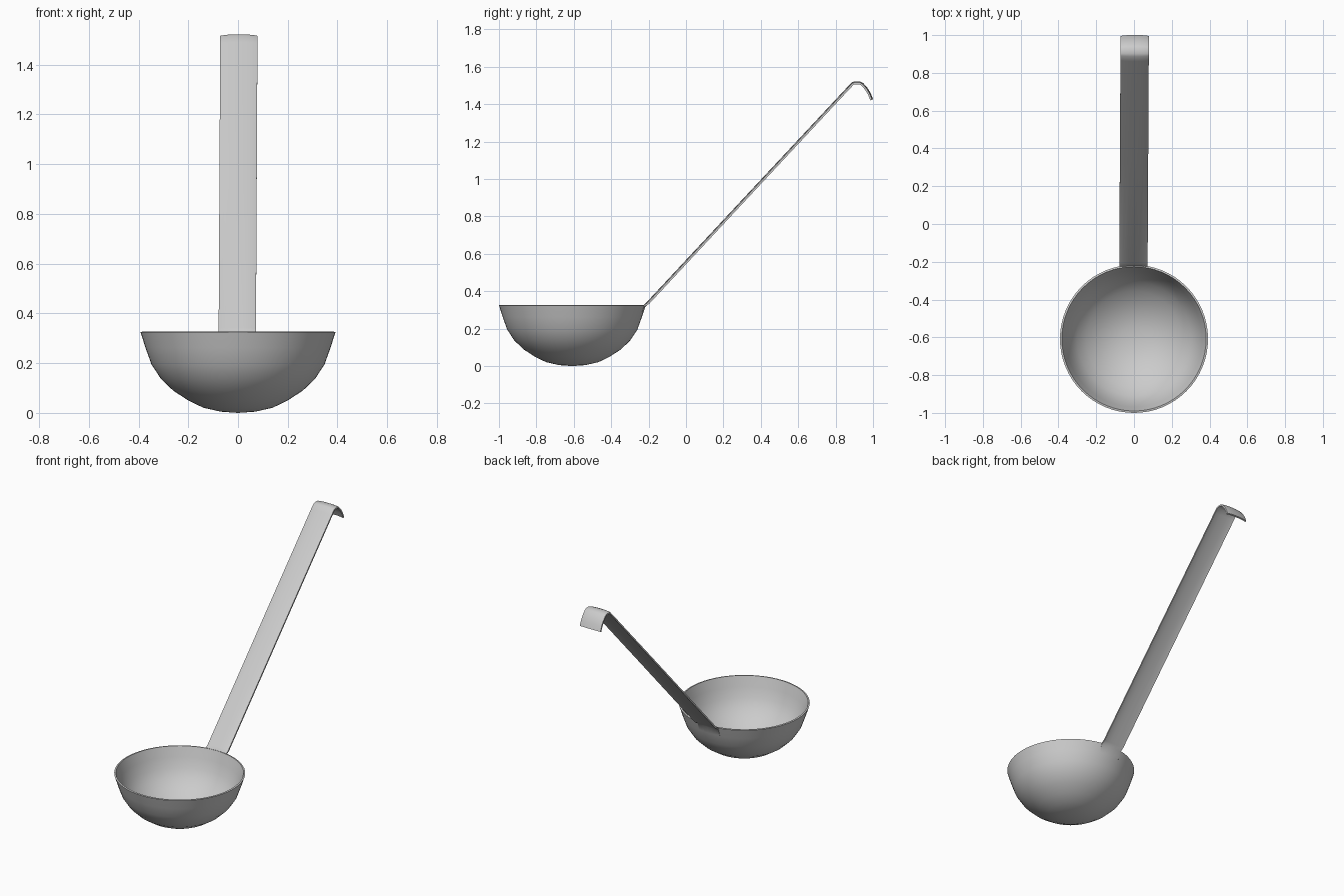
import bpy, bmesh, math
from mathutils import Vector

if "Cube" in bpy.data.objects:
    bpy.data.objects.remove(bpy.data.objects["Cube"])

YC, R = -0.608, 0.392      # bowl centre and rim radius
T = 0.010                  # sheet thickness


def finish(name, bm, angle):
    bmesh.ops.recalc_face_normals(bm, faces=bm.faces)
    me = bpy.data.meshes.new(name)
    bm.to_mesh(me)
    bm.free()
    ob = bpy.data.objects.new(name, me)
    bpy.context.collection.objects.link(ob)
    bpy.context.view_layer.objects.active = ob
    ob.select_set(True)
    bpy.ops.object.shade_smooth_by_angle(angle=math.radians(angle))
    ob.select_set(False)
    return ob


# Bowl: outer and inner profile (radius, height) spun round its axis
outer = [(0, 0), (0.07, 0.005), (0.14, 0.021), (0.20, 0.050), (0.26, 0.089),
         (0.31, 0.137), (0.348, 0.195), (0.372, 0.262), (R, 0.325)]
inner = [(0.382, 0.327), (0.361, 0.264), (0.338, 0.200), (0.302, 0.145),
         (0.253, 0.098), (0.195, 0.060), (0.137, 0.032), (0.07, 0.015), (0, 0.010)]
bm = bmesh.new()
vs = [bm.verts.new((r, YC, z)) for r, z in outer + inner]
es = [bm.edges.new(p) for p in zip(vs, vs[1:])]
bmesh.ops.spin(bm, geom=vs + es, cent=(0, YC, 0), axis=(0, 0, 1),
               angle=2 * math.pi, steps=64)
bmesh.ops.remove_doubles(bm, verts=bm.verts, dist=1e-4)
finish("bowl", bm, 40)

# Handle: strip following the bowl wall, the long shaft and the end hook (y, z)
path = [(-0.238, 0.272), (-0.222, 0.318), (-0.205, 0.340), (0.33, 0.914),
        (0.865, 1.487), (0.890, 1.513), (0.902, 1.517), (0.930, 1.517),
        (0.945, 1.508), (0.967, 1.483), (0.983, 1.456), (0.996, 1.424)]
columns = [-1, -0.92, -0.7, -0.35, 0, 0.35, 0.7, 0.92, 1]
bm = bmesh.new()
top, bottom = [], []
for i, (y, z) in enumerate(path):
    a, b = path[max(i - 1, 0)], path[min(i + 1, len(path) - 1)]
    n = Vector((0, a[1] - b[1], b[0] - a[0])).normalized()
    shift = -0.003 + 0.007 * (y + 0.24) / 1.24
    wrap = 1.0 if i < 2 else 0.0
    rows = ([], [])
    for u in columns:
        x = 0.075 * u
        bend = (math.sqrt(R * R - x * x) - R) * wrap
        crown = -0.006 * abs(u) ** 3 * (1 - wrap)
        p = Vector((x + shift, y + bend, z)) + n * crown
        rows[0].append(bm.verts.new(p + n * T / 2))
        rows[1].append(bm.verts.new(p - n * T / 2))
    top.append(rows[0])
    bottom.append(rows[1])
loops = [t + b[::-1] for t, b in zip(top, bottom)]
count = len(loops[0])
for a, b in zip(loops, loops[1:]):
    for k in range(count):
        m = (k + 1) % count
        bm.faces.new((a[k], a[m], b[m], b[k]))
# Close both ends with quads
for t, b in ((top[0], bottom[0]), (top[-1], bottom[-1])):
    for k in range(len(columns) - 1):
        bm.faces.new((t[k], t[k + 1], b[k + 1], b[k]))
finish("handle", bm, 50)
